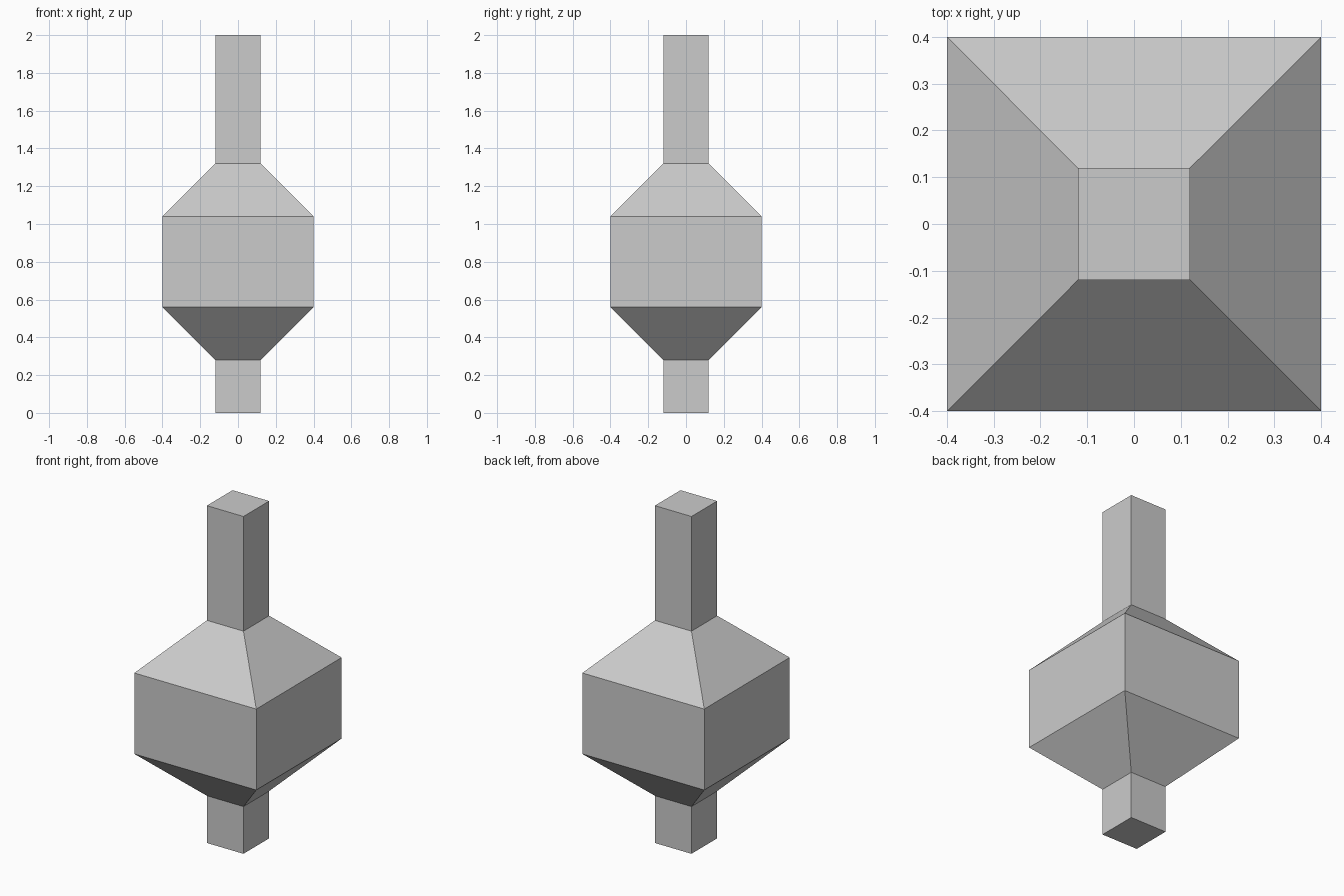
import bpy
import bmesh

cube = bpy.data.objects.get("Cube")
if cube:
    bpy.data.objects.remove(cube, do_unlink=True)

# Plain grey material
grey = bpy.data.materials.new("plain_grey")
grey.use_nodes = True
colour = (0.6, 0.6, 0.6, 1.0)
grey.diffuse_color = colour
grey.node_tree.nodes["Principled BSDF"].inputs["Base Color"].default_value = colour

# Square profile from bottom to top: (half width, height)
STEM, BODY = 0.12, 0.40
profile = [(STEM, 0.0), (STEM, 0.28), (BODY, 0.56),
           (BODY, 1.04), (STEM, 1.32), (STEM, 2.0)]
corners = [(-1, -1), (1, -1), (1, 1), (-1, 1)]

# Stem and bulging body as one closed loft
bm = bmesh.new()
rings = [[bm.verts.new((x * w, y * w, z)) for x, y in corners]
         for w, z in profile]
for low, high in zip(rings, rings[1:]):
    for i in range(4):
        j = (i + 1) % 4
        bm.faces.new((low[i], low[j], high[j], high[i]))
bm.faces.new(rings[0][::-1])
bm.faces.new(rings[-1])
bmesh.ops.recalc_face_normals(bm, faces=bm.faces)

mesh = bpy.data.meshes.new("square_stem_and_body")
bm.to_mesh(mesh)
bm.free()
mesh.materials.append(grey)
obj = bpy.data.objects.new("square_stem_and_body", mesh)
bpy.context.scene.collection.objects.link(obj)
